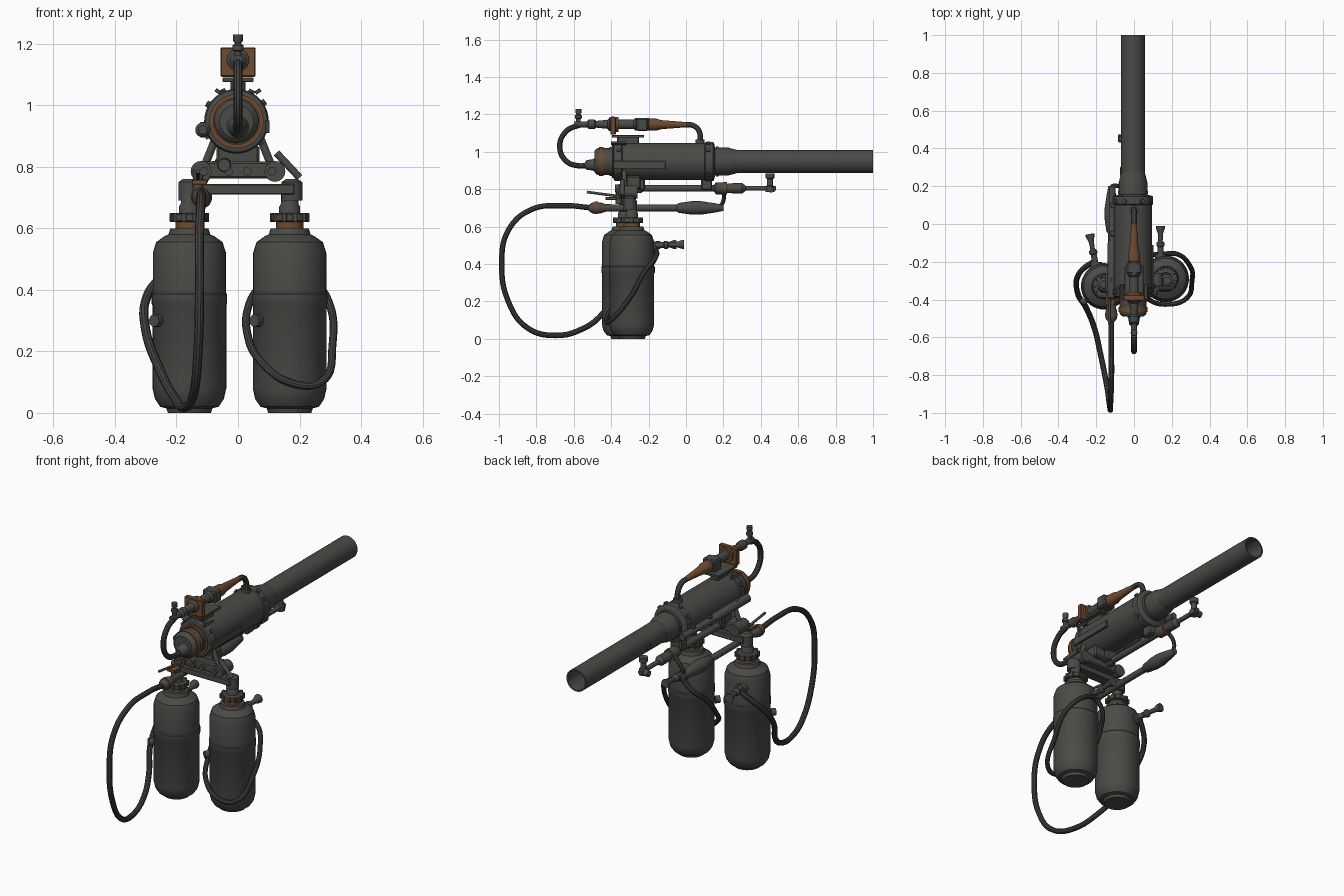
import bpy, bmesh, math
from mathutils import Vector

if bpy.data.objects.get("Cube"):
    bpy.data.objects.remove(bpy.data.objects["Cube"])


def material(name, red, green, blue):
    mat = bpy.data.materials.new(name)
    mat.use_nodes = True
    colour = (red, green, blue, 1)
    mat.diffuse_color = colour
    shader = mat.node_tree.nodes["Principled BSDF"]
    shader.inputs["Base Color"].default_value = colour
    shader.inputs["Roughness"].default_value = .7
    return mat


STEEL = material("dark olive steel", .068, .07, .062)
RUBBER = material("dark rubber", .052, .054, .048)
RUST = material("rusty brown", .16, .068, .03)
BORE = material("bore shadow grey", .03, .03, .028)

BACK, UP, SIDE = Vector((0, 1, 0)), Vector((0, 0, 1)), Vector((1, 0, 0))


def finish(name, mesh, mat, smooth=True):
    obj = bpy.data.objects.new(name, mesh)
    bpy.context.collection.objects.link(obj)
    mesh.materials.clear()
    mesh.materials.append(mat)
    if smooth:
        bpy.ops.object.select_all(action="DESELECT")
        obj.select_set(True)
        bpy.context.view_layer.objects.active = obj
        bpy.ops.object.shade_smooth_by_angle(angle=math.radians(35))
    return obj


def lathe(name, profile, at, direction=UP, mat=STEEL, sides=32, closed=False):
    """Spin (radius, distance) points around a direction starting at a point."""
    bm = bmesh.new()
    points = list(profile)
    if not closed:
        points = [(0, points[0][1])] + points + [(0, points[-1][1])]
    else:
        points.append(points[0])
    verts = [bm.verts.new((r, 0, d)) for r, d in points]
    edges = [bm.edges.new(pair) for pair in zip(verts, verts[1:])]
    bmesh.ops.spin(bm, geom=verts + edges, cent=(0, 0, 0), axis=UP,
                   angle=math.tau, steps=sides)
    bmesh.ops.remove_doubles(bm, verts=bm.verts, dist=.0001)
    bmesh.ops.recalc_face_normals(bm, faces=bm.faces)
    turn = Vector(direction).to_track_quat("Z", "Y")
    for v in bm.verts:
        v.co = turn @ v.co + Vector(at)
    mesh = bpy.data.meshes.new(name)
    bm.to_mesh(mesh)
    bm.free()
    return finish(name, mesh, mat)


def rod(name, start, end, radius, mat=STEEL, sides=16):
    start, end = Vector(start), Vector(end)
    length = (end - start).length
    return lathe(name, [(radius, 0), (radius, length)], start, end - start, mat, sides)


def box(name, size, at, mat=STEEL, tilt=0):
    bm = bmesh.new()
    bmesh.ops.create_cube(bm, size=1)
    bmesh.ops.scale(bm, vec=size, verts=bm.verts)
    bmesh.ops.bevel(bm, geom=bm.edges[:], offset=min(size) * .12, segments=1, affect="EDGES")
    mesh = bpy.data.meshes.new(name)
    bm.to_mesh(mesh)
    bm.free()
    obj = finish(name, mesh, mat, smooth=False)
    obj.location = at
    obj.rotation_euler.y = tilt
    return obj


def hose(name, points, radius, mat=RUBBER):
    """Sweep a round section along a smooth path."""
    curve = bpy.data.curves.new(name, "CURVE")
    curve.dimensions = "3D"
    curve.bevel_depth, curve.bevel_resolution = radius, 3
    curve.use_fill_caps = True
    curve.resolution_u = 8
    spline = curve.splines.new("BEZIER")
    spline.bezier_points.add(len(points) - 1)
    for knot, point in zip(spline.bezier_points, points):
        knot.co = point
        knot.handle_left_type = knot.handle_right_type = "AUTO"
    temp = bpy.data.objects.new(name + " path", curve)
    bpy.context.collection.objects.link(temp)
    graph = bpy.context.evaluated_depsgraph_get()
    mesh = bpy.data.meshes.new_from_object(temp.evaluated_get(graph))
    bpy.data.objects.remove(temp)
    return finish(name, mesh, mat)


# Gas bottles with neck, collar nut and discharge horn
def bottle(side, x, y, horn_x, horn_tip):
    shell = [(.07, 0), (.075, .015), (.095, .02), (.112, .045), (.12, .08), (.12, .35),
             (.123, .355), (.123, .385), (.119, .39), (.119, .52), (.108, .555),
             (.08, .575), (.068, .58), (.062, .6), (.04, .6)]
    lathe(side + "_bottle", shell, (x, y, 0), sides=40)
    lathe(side + "_neck_ring", [(.045, .59), (.045, .625)], (x, y, 0), mat=RUST)
    lathe(side + "_collar", [(.05, .62), (.06, .625), (.06, .645), (.035, .65)], (x, y, 0))
    lathe(side + "_neck", [(.034, .64), (.034, .67), (.028, .68), (.028, .74)], (x, y, 0))
    for i in range(10):
        a = math.tau * i / 10
        box(side + "_collar_lug", (.016, .016, .03),
            (x + .056 * math.cos(a), y + .056 * math.sin(a), .635))
    horn = Vector((horn_x, y + .1, .5))
    lathe(side + "_horn", [(.016, 0), (.016, .07), (.022, .075), (.022, .09), (.012, .1),
                           (.014, .14), (.024, .17), (.024, .18)],
          horn, Vector((horn_tip, y + .28, .505)) - horn, sides=20)
    lathe(side + "_horn_boss", [(.03, 0), (.03, .04)], (horn_x, y + .09, .49), BACK)
    rod(side + "_gauge", (x - .1, y - .07, .3), (x - .115, y - .09, .3), .02)


bottle("right", -.158, -.33, -.2, -.235)
bottle("left", .168, -.29, .14, .14)

# Launcher body and hollow barrel
AXIS = Vector((-.005, 0, .948))
lathe("body", [(.085, -.39), (.1, -.385), (.105, -.375), (.105, -.345), (.1, -.34), (.1, .1),
               (.105, .105), (.105, .145), (.098, .15), (.076, .155), (.076, .22),
               (.063, .27)], AXIS, BACK, sides=48)
lathe("barrel", [(.0625, .24), (.0625, 1), (.054, 1), (.054, .24)],
      AXIS, BACK, sides=40, closed=True)
lathe("bore", [(.0545, .26), (.0545, .27)], AXIS, BACK, BORE)
lathe("body_rust_ring", [(.088, -.395), (.088, -.385)], AXIS, BACK, RUST)
lathe("breech", [(.055, -.49), (.068, -.48), (.072, -.47), (.072, -.385)], AXIS, BACK)
for d in (-.465, -.41):
    lathe("breech_ring", [(.077, d), (.077, d + .025)], AXIS, BACK, RUST if d < -.45 else STEEL)
lathe("breech_nozzle", [(.018, -.54), (.026, -.53), (.03, -.5), (.04, -.48)],
      (0, 0, .93), BACK)
lathe("barrel_band", [(.08, .16), (.08, .175)], AXIS, BACK)
for d in (-.36, .12):
    for a in (.6, 1.1, 2, 2.6, 3.6, 5.6):
        out = Vector((math.cos(a), 0, math.sin(a)))
        lathe("body_bolt", [(.012, 0), (.012, .012)], AXIS + out * .102 + BACK * d, out, sides=6)

# Side tube and lugs
lathe("side_tube", [(.014, -.4), (.024, -.39), (.024, -.1), (.018, -.09), (.018, .2)],
      (-.115, 0, .92), BACK, sides=20)
for d in (-.3, -.05, .1):
    box("side_clamp", (.05, .03, .05), (-.1, d, .92))
box("side_latch", (.014, .28, .04), (.096, -.25, .93))
box("barrel_sight_lug", (.025, .035, .025), (-.07, .45, .95))
for s in (-1, 1):
    box("rear_lug", (.02, .08, .012), (s * .065, -.36, 1.045), tilt=s * -.6)

# Upper valve train and its loop hose
lathe("top_valve", [(.016, -.6), (.016, -.53), (.026, -.52), (.026, -.49), (.018, -.48),
                    (.024, -.42), (.036, -.41), (.036, -.37), (.025, -.36), (.025, -.28),
                    (.034, -.27), (.034, -.2), (.026, -.19)], (0, 0, 1.147), BACK, sides=24)
lathe("top_cone", [(.032, -.21), (.032, -.16), (.024, -.13), (.014, 0), (.012, .02)],
      (0, 0, 1.145), BACK, RUST, 24)
lathe("top_flange", [(.04, -.375), (.04, -.36)], (0, 0, 1.147), BACK, RUST)
box("top_plate", (.115, .03, .095), (0, -.39, 1.14), RUST)
box("top_block", (.08, .06, .07), (0, -.235, 1.145))
box("top_bracket", (.1, .17, .014), (0, -.31, 1.083))
box("top_bracket_foot", (.05, .12, .05), (0, -.31, 1.06))
lathe("relief_valve", [(.012, 0), (.012, .03), (.018, .035), (.018, .05), (.01, .055),
                       (.016, .065), (.016, .085)], (0, -.575, 1.145), sides=16)
hose("front_feed_pipe", [(0, 0, 1.145), (0, .04, 1.14), (0, .07, 1.11), (0, .075, 1.03)], .015, STEEL)
lathe("feed_boss", [(.024, 0), (.024, .025)], (0, .075, 1.04))
hose("loop_hose", [(0, -.56, 1.147), (0, -.64, 1.11), (0, -.675, 1.03), (0, -.64, .95),
                   (0, -.57, .925), (0, -.52, .93)], .015)

# Yoke joining launcher and bottles
box("yoke_bar", (.35, .06, .035), (.01, -.31, .727))
box("yoke_plate", (.23, .09, .055), (0, -.31, .79))
box("yoke_saddle", (.14, .08, .07), (0, -.28, .835))
for s in (-1, 1):
    rod("yoke_strut", (s * .11, -.33, .8), (s * .07, -.33, .9), .013)
    rod("yoke_ear", (s * .12, -.36, .785), (s * .12, -.26, .785), .034)
    for x in (.03, .11):
        lathe("yoke_bolt", [(.015, 0), (.015, .02)], (s * x, -.355, .785), -BACK, sides=6)
lathe("left_elbow", [(.034, 0), (.034, .06), (.02, .07)], (.175, -.3, .69))
lathe("right_elbow", [(.034, 0), (.034, .06), (.02, .07)], (-.16, -.32, .69))
rod("release_lever", (.125, -.34, .845), (.2, -.34, .765), .012)
rod("valve_spindle", (-.13, -.36, .72), (-.13, -.36, .79), .016)
rod("valve_handle", (-.13, -.53, .785), (-.13, -.34, .76), .007)
box("valve_cap", (.05, .06, .016), (-.125, -.4, .75), RUST)

# Lower igniter rod and hand grip
lathe("igniter_rod", [(.02, -.38), (.026, -.3), (.026, -.24), (.018, -.23), (.018, .15),
                      (.032, .16), (.032, .21), (.024, .22), (.028, .26), (.028, .3),
                      (.013, .32), (.013, .48)], (-.045, 0, .805), BACK, sides=20)
lathe("igniter_collar", [(.034, .2), (.034, .22)], (-.045, 0, .805), BACK, RUST)
lathe("igniter_tip", [(.024, 0), (.024, .03), (.016, .035), (.016, .07), (.024, .075), (.024, .1)],
      (-.045, .45, .785), sides=16)
rod("igniter_knob", (-.085, .455, .8), (-.03, .455, .8), .018)
for d in (-.25, .11):
    box("rod_hanger", (.07, .06, .09), (-.03, d, .84))
lathe("hand_grip", [(.016, -.52), (.03, -.5), (.03, -.46), (.02, -.43), (.018, -.3), (.018, -.05),
                    (.026, -.04), (.036, .03), (.036, .08), (.024, .16), (.016, .2)],
      (-.12, 0, .7), BACK, sides=20)
lathe("grip_rust_collar", [(.033, -.49), (.033, -.47)], (-.12, 0, .7), BACK, RUST)
hose("grip_link", [(-.12, .18, .7), (-.115, .2, .74), (-.08, .2, .79), (-.05, .19, .805)], .011, STEEL)

# Bottle hoses
hose("long_hose", [(-.12, -.5, .7), (-.12, -.65, .712), (-.12, -.83, .69), (-.125, -.95, .58),
                   (-.125, -.985, .4), (-.13, -.95, .2), (-.145, -.85, .06), (-.175, -.7, .018),
                   (-.21, -.55, .055), (-.25, -.45, .13), (-.3, -.36, .27), (-.295, -.27, .38),
                   (-.23, -.21, .46), (-.2, -.2, .49)], .015)
hose("short_hose", [(.14, -.16, .48), (.23, -.16, .44), (.295, -.22, .36), (.307, -.3, .22),
                    (.27, -.4, .1), (.18, -.425, .095), (.08, -.4, .16), (.03, -.31, .26),
                    (.035, -.24, .35), (.08, -.17, .42), (.13, -.16, .47)], .013)
